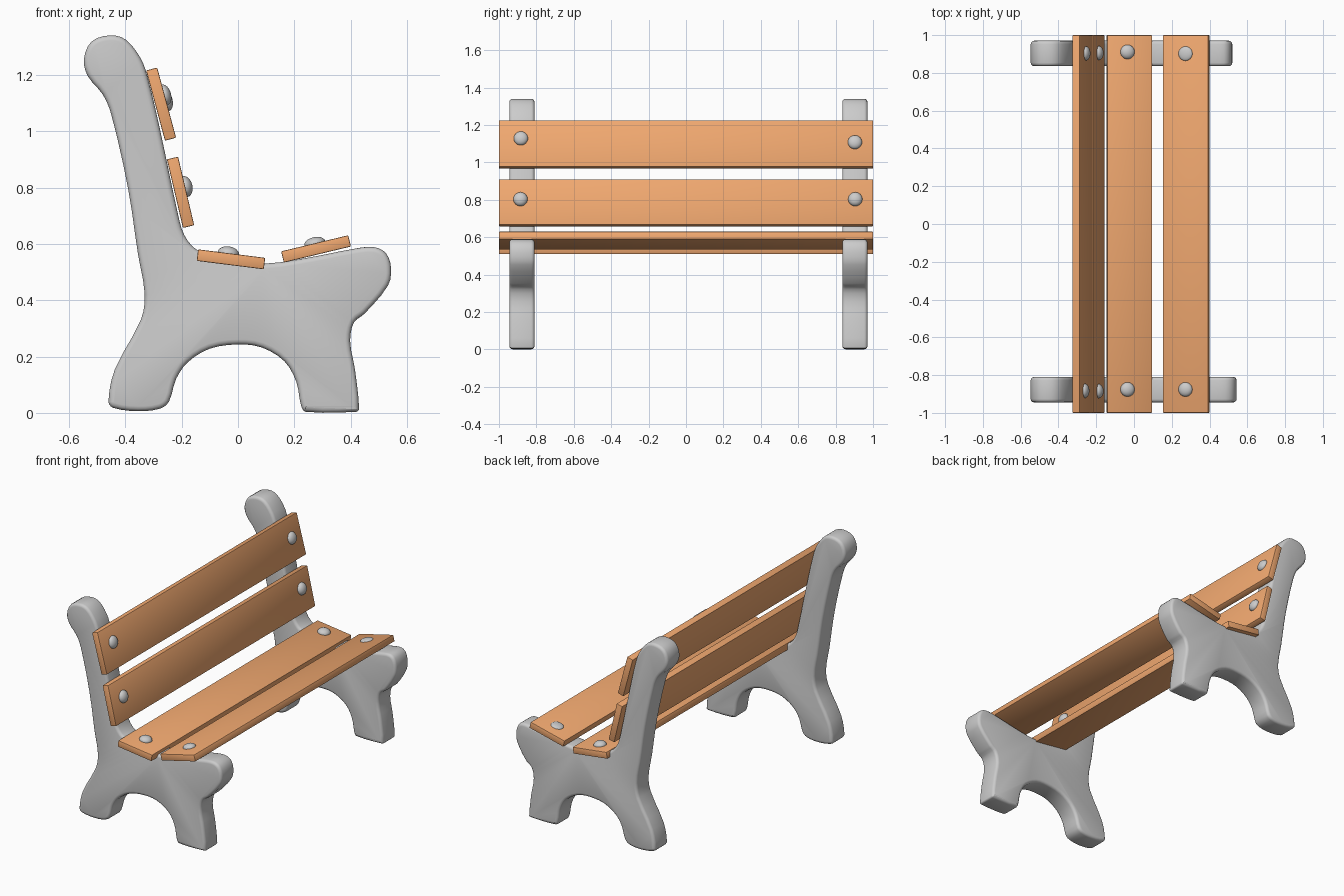
import bpy, bmesh, math
from mathutils import Vector, Matrix

if "Cube" in bpy.data.objects:
    bpy.data.objects.remove(bpy.data.objects["Cube"])

wood = bpy.data.materials.new("wood")
wood.diffuse_color = (0.87, 0.39, 0.16, 1)
wood.use_nodes = True
wood.node_tree.nodes["Principled BSDF"].inputs["Base Color"].default_value = wood.diffuse_color


def finish(name, bm, mat=None, angle=35):
    bmesh.ops.recalc_face_normals(bm, faces=bm.faces)
    me = bpy.data.meshes.new(name)
    bm.to_mesh(me)
    bm.free()
    ob = bpy.data.objects.new(name, me)
    bpy.context.collection.objects.link(ob)
    if mat:
        me.materials.append(mat)
    bpy.ops.object.select_all(action='DESELECT')
    ob.select_set(True)
    bpy.context.view_layer.objects.active = ob
    bpy.ops.object.shade_smooth_by_angle(angle=math.radians(angle))
    return ob


# Side silhouette of the cast end frame (x, z), running anticlockwise
PROFILE = [
    (-.455, 1.34), (-.52, 1.318), (-.547, 1.255), (-.533, 1.195), (-.48, 1.13),
    (-.45, 1.06), (-.39, .795), (-.355, .563), (-.331, .42), (-.345, .33),
    (-.437, .155), (-.46, .04), (-.443, .018), (-.355, .006), (-.277, .015),
    (-.245, .04), (-.22, .12), (-.178, .18), (-.1, .228), (0, .243),
    (.085, .232), (.165, .183), (.207, .11), (.224, .025), (.24, .004),
    (.42, .004), (.43, .014), (.415, .155), (.398, .255), (.412, .322),
    (.45, .353), (.533, .453), (.543, .517), (.525, .567), (.485, .588),
    (.415, .583), (.255, .552), (.095, .53), (-.05, .545), (-.145, .578),
    (-.19, .63), (-.213, .705), (-.277, 1.007), (-.323, 1.2), (-.348, 1.263),
    (-.4, 1.326),
]


def smooth_loop(pts, steps=3):
    pts = [Vector(p) for p in pts]
    n = len(pts)
    tan = [(pts[(i + 1) % n] - pts[i - 1]).normalized() for i in range(n)]
    out = []
    for i in range(n):
        a, b = pts[i], pts[(i + 1) % n]
        length = (b - a).length
        for k in range(steps):
            t = k / steps
            p = (a * (2*t**3 - 3*t*t + 1) + b * (3*t*t - 2*t**3)
                 + tan[i] * length * (t**3 - 2*t*t + t)
                 + tan[(i + 1) % n] * length * (t**3 - t*t))
            p.y = max(p.y, 0)
            out.append(p)
    return out


def end_frame(name, y, nose, half=.0675, r=.018):
    pts = smooth_loop([(x if x < .45 else .45 + (x - .45) * nose, z) for x, z in PROFILE])
    n = len(pts)
    inward = []
    for i in range(n):
        d = (pts[(i + 1) % n] - pts[i - 1]).normalized()
        inward.append(Vector((-d.y, d.x)))
    # Rounded rim: quarter arcs on both faces
    arc = [(r * (1 - math.cos(a)), half - r + r * math.sin(a))
           for a in (0, math.pi / 6, math.pi / 3, math.pi / 2)]
    section = [(i, -h) for i, h in reversed(arc)] + arc
    bm = bmesh.new()
    rings = []
    for inset, h in section:
        ring = []
        for p, d in zip(pts, inward):
            q = p + d * inset
            ring.append(bm.verts.new((q.x, y + h, q.y)))
        rings.append(ring)
    for a, b in zip(rings, rings[1:]):
        for i in range(n):
            j = (i + 1) % n
            bm.faces.new((a[i], a[j], b[j], b[i]))
    bm.faces.new(rings[0])
    bm.faces.new(rings[-1])
    finish(name, bm, angle=50)


end_frame("front_end_frame", -.877, 1.0)
end_frame("rear_end_frame", .903, .75)


def slat(name, centre, direction, width, bolts, thick=.041):
    rot = Matrix.Rotation(math.atan2(-direction[1], direction[0]), 4, 'Y')
    frame = Matrix.Translation((centre[0], 0, centre[1])) @ rot
    # Plank with softened edges
    bm = bmesh.new()
    bmesh.ops.create_cube(bm, size=1, matrix=Matrix.Diagonal((width, 2, thick, 1)))
    bmesh.ops.bevel(bm, geom=bm.edges[:], offset=.004, segments=2, profile=.5, affect='EDGES')
    bm.transform(frame)
    finish(name, bm, wood)
    # Domed bolt heads: offset across the plank, position along it, height
    for i, (u, y, h) in enumerate(bolts):
        bm = bmesh.new()
        bmesh.ops.create_uvsphere(bm, u_segments=24, v_segments=12, radius=1)
        bm.transform(frame @ Matrix.Translation((u, y, thick / 2))
                     @ Matrix.Diagonal((.038, .038, h, 1)))
        finish(f"{name}_bolt_{i + 1}", bm)


slat("upper_back_slat", (-.273, 1.096), (.067, -.249), .258,
     [(-.028, -.883, .023), (-.007, .903, .023)])
slat("lower_back_slat", (-.204, .783), (.057, -.243), .25,
     [(-.016, -.885, .026), (-.016, .905, .026)])
slat("rear_seat_slat", (-.025, .545), (.238, -.03), .24,
     [(-.012, -.876, .024), (-.012, .911, .024)])
slat("front_seat_slat", (.277, .582), (.238, .057), .245,
     [(0, -.876, .022), (0, .902, .012)])
